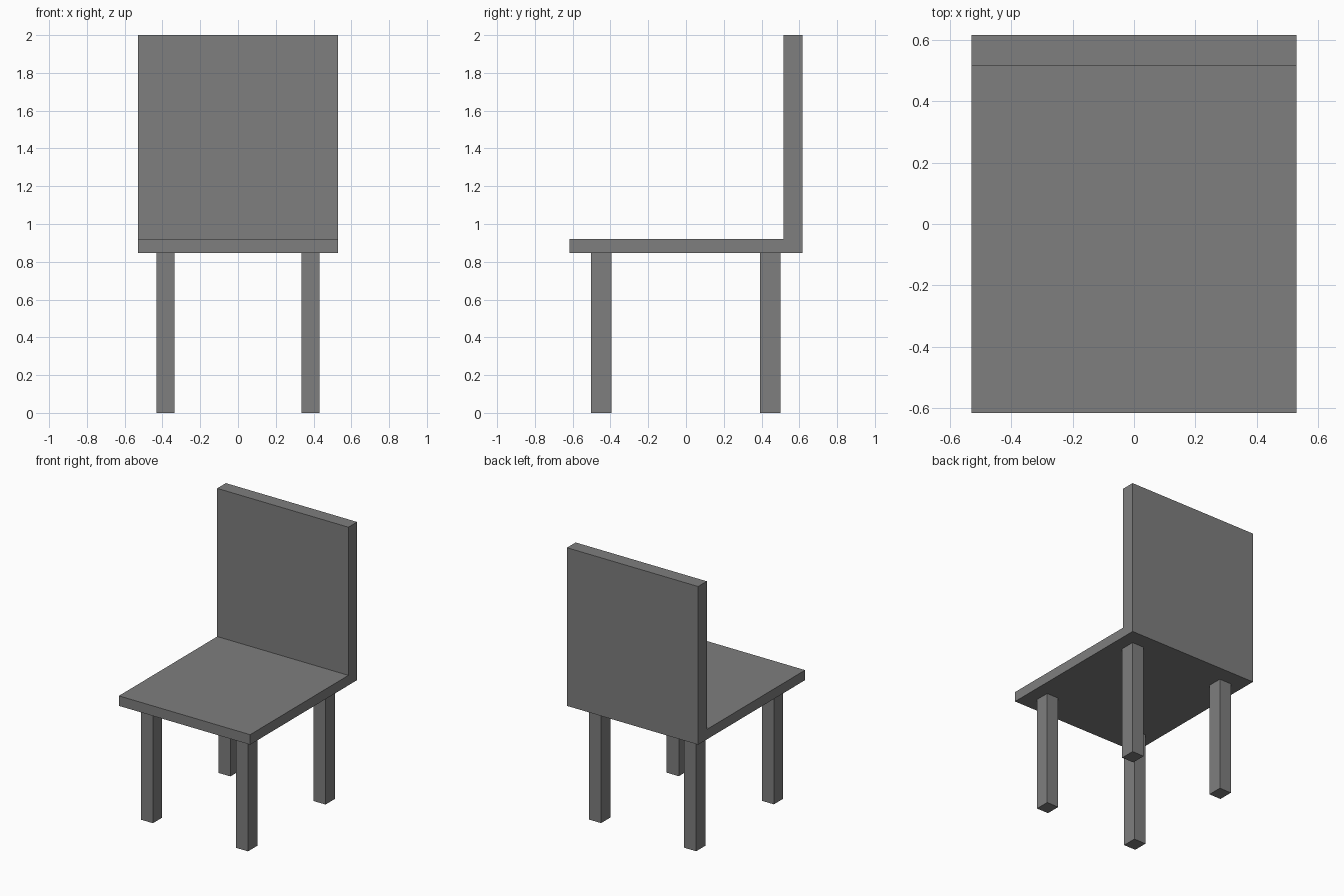
import bpy
import bmesh

if "Cube" in bpy.data.objects:
    bpy.data.objects.remove(bpy.data.objects["Cube"])

# Dark grey for the whole chair
grey = bpy.data.materials.new("dark_grey")
grey.diffuse_color = (0.21, 0.21, 0.21, 1)
grey.use_nodes = True
grey.node_tree.nodes["Principled BSDF"].inputs["Base Color"].default_value = grey.diffuse_color


def mesh_object(name, bm):
    bmesh.ops.recalc_face_normals(bm, faces=bm.faces)
    mesh = bpy.data.meshes.new(name)
    bm.to_mesh(mesh)
    bm.free()
    mesh.materials.append(grey)
    obj = bpy.data.objects.new(name, mesh)
    bpy.context.collection.objects.link(obj)
    return obj


def extrude_profile(name, points, half_width):
    """Extrude a closed (y, z) profile along x."""
    bm = bmesh.new()
    face = bm.faces.new([bm.verts.new((-half_width, y, z)) for y, z in points])
    new = bmesh.ops.extrude_face_region(bm, geom=[face])["geom"]
    verts = [v for v in new if isinstance(v, bmesh.types.BMVert)]
    bmesh.ops.translate(bm, verts=verts, vec=(2 * half_width, 0, 0))
    # the extrude may drop the starting cap, so close any open end
    open_edges = [e for e in bm.edges if e.is_boundary]
    if open_edges:
        bmesh.ops.holes_fill(bm, edges=open_edges)
    return mesh_object(name, bm)


def box(name, x0, x1, y0, y1, z0, z1):
    bm = bmesh.new()
    bmesh.ops.create_cube(bm, size=1)
    bmesh.ops.scale(bm, verts=bm.verts, vec=(x1 - x0, y1 - y0, z1 - z0))
    bmesh.ops.translate(bm, verts=bm.verts,
                        vec=((x0 + x1) / 2, (y0 + y1) / 2, (z0 + z1) / 2))
    return mesh_object(name, bm)


SEAT_BOTTOM, SEAT_TOP = 0.847, 0.92

# Seat and backrest: one L-shaped slab
extrude_profile("seat_and_backrest", [
    (-0.616, SEAT_BOTTOM), (0.616, SEAT_BOTTOM), (0.616, 2.0),
    (0.516, 2.0), (0.516, SEAT_TOP), (-0.616, SEAT_TOP)], 0.529)

# Legs: each pair mirrored across x
for name, y0, y1 in (("front_legs", -0.502, -0.395),
                     ("back_legs", 0.391, 0.50)):
    leg = box(name, 0.335, 0.432, y0, y1, 0, SEAT_BOTTOM)
    leg.modifiers.new("mirror", 'MIRROR').use_axis[0] = True
